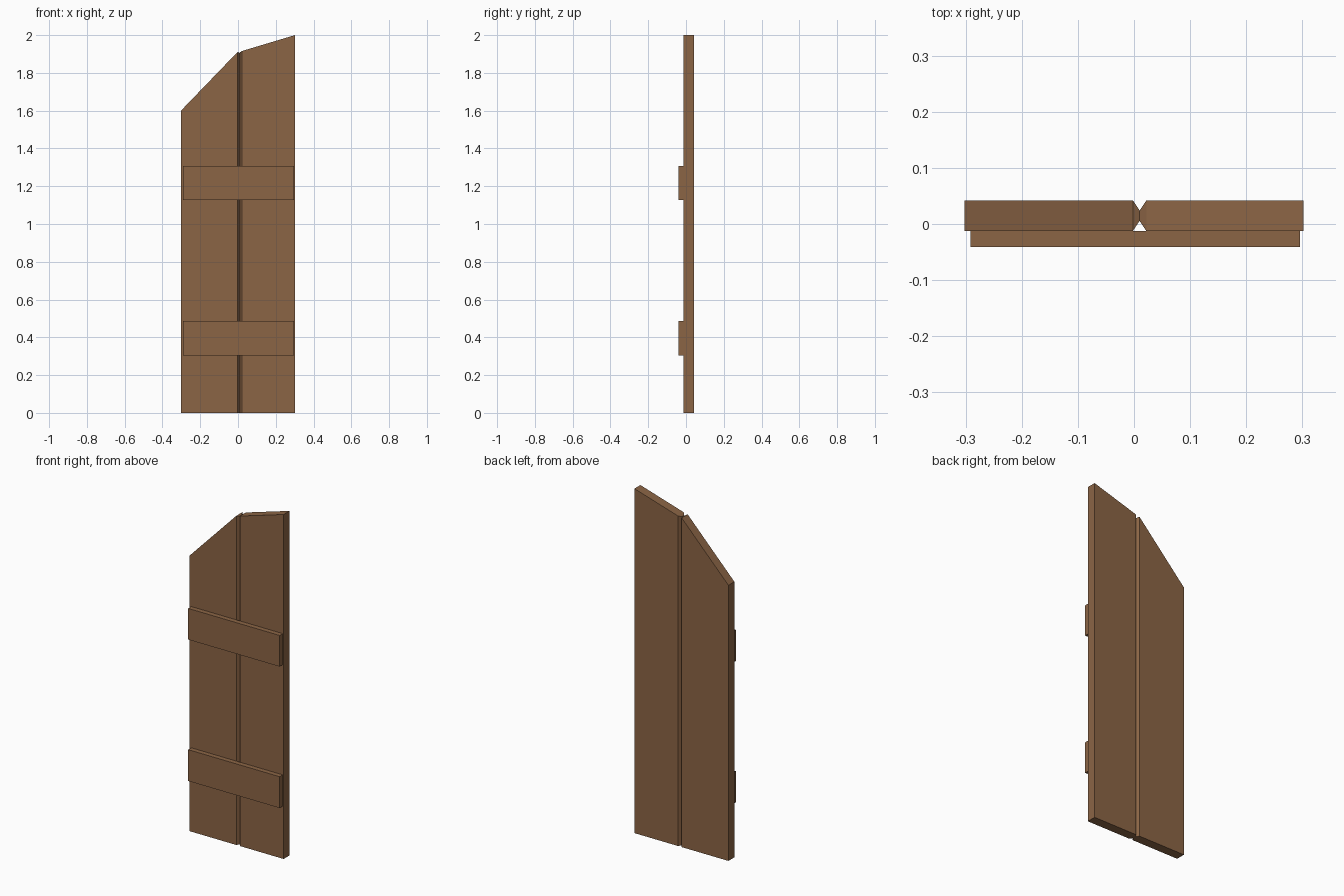
import bpy, bmesh

if "Cube" in bpy.data.objects:
    bpy.data.objects.remove(bpy.data.objects["Cube"])

wood = bpy.data.materials.new("brown_wood")
wood.diffuse_color = (0.26, 0.13, 0.06, 1)
wood.use_nodes = True
wood.node_tree.nodes["Principled BSDF"].inputs["Base Color"].default_value = wood.diffuse_color

FRONT, BACK = -0.0125, 0.042     # plank faces
CHAMFER = 0.018                  # groove depth
JOINT = 0.010                    # x where the planks meet


def finish(name, bm):
    bmesh.ops.recalc_face_normals(bm, faces=bm.faces)
    mesh = bpy.data.meshes.new(name)
    bm.to_mesh(mesh)
    bm.free()
    mesh.materials.append(wood)
    obj = bpy.data.objects.new(name, mesh)
    bpy.context.collection.objects.link(obj)


def plank(name, outer, inner, z_outer, z_inner, z_joint):
    # Plan outline with a chamfered inner edge; each point has its own top height
    plan = [(outer, FRONT, z_outer), (inner, FRONT, z_inner),
            (JOINT, FRONT + CHAMFER, z_joint), (JOINT, BACK - CHAMFER, z_joint),
            (inner, BACK, z_inner), (outer, BACK, z_outer)]
    bm = bmesh.new()
    low = [bm.verts.new((x, y, 0)) for x, y, z in plan]
    top = [bm.verts.new(p) for p in plan]
    for i in range(6):
        j = (i + 1) % 6
        bm.faces.new((low[i], low[j], top[j], top[i]))
    for ring in (low, top):
        bm.faces.new([ring[i] for i in (0, 1, 4, 5)])
        bm.faces.new([ring[i] for i in (1, 2, 3, 4)])
    finish(name, bm)


def batten(name, z0, z1):
    x0, x1, y0, y1 = -0.291, 0.296, -0.041, FRONT
    bm = bmesh.new()
    bmesh.ops.create_cube(bm, size=1)
    bmesh.ops.scale(bm, vec=(x1 - x0, y1 - y0, z1 - z0), verts=bm.verts)
    bmesh.ops.translate(bm, vec=((x0 + x1) / 2, (y0 + y1) / 2, (z0 + z1) / 2), verts=bm.verts)
    finish(name, bm)


# Two upright boards with slanted tops
plank("left_plank", -0.302, -0.002, 1.60, 1.911, 1.906)
plank("right_plank", 0.302, 0.022, 2.0, 1.916, 1.908)

# Cross battens on the front
batten("lower_batten", 0.305, 0.487)
batten("upper_batten", 1.126, 1.307)
